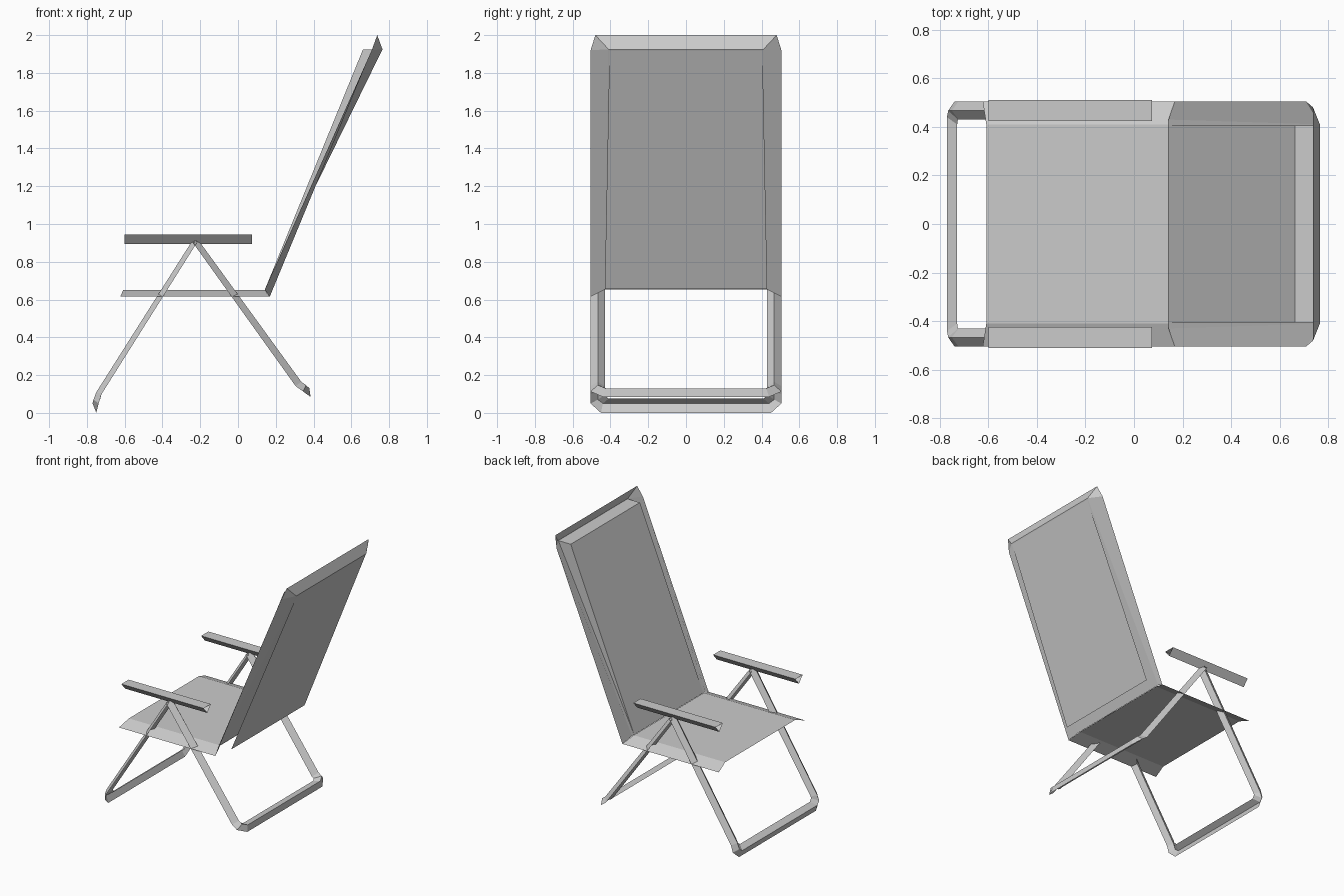
import bpy, bmesh

if "Cube" in bpy.data.objects:
    bpy.data.objects.remove(bpy.data.objects["Cube"])


def make(name, verts, faces, closed=True):
    me = bpy.data.meshes.new(name)
    me.from_pydata(verts, [], faces)
    ob = bpy.data.objects.new(name, me)
    bpy.context.collection.objects.link(ob)
    if closed:
        bm = bmesh.new()
        bm.from_mesh(me)
        bmesh.ops.recalc_face_normals(bm, faces=bm.faces)
        bm.to_mesh(me)
        bm.free()
    return ob


def flip(p):
    return (p[0], -p[1], p[2])


def loft(name, rings, sides=((0, 1), (1, 2), (2, 0)), caps=False):
    # bar through a series of three-point rings, with the chosen sides
    verts = [p for r in rings for p in r]
    faces = [(0, 1, 2), tuple(len(verts) - i for i in (1, 2, 3))] if caps else []
    for a in range(0, len(verts) - 3, 3):
        faces += [(a + j, a + k, a + 3 + k, a + 3 + j) for j, k in sides]
    return make(name, verts, faces)


def leg_frame(name, half):
    # U-shaped frame of open angle profile: half path plus its mirror image
    loft(name, half + [[flip(p) for p in r] for r in reversed(half)], ((1, 2), (2, 0)))


# Legs: each ring is outer edge, inner edge, outward ridge
leg_frame("front_leg_frame", [
    [(-.215, .505, .905), (-.215, .43, .905), (-.238, .467, .918)],
    [(-.722, .505, .100), (-.722, .43, .105), (-.750, .467, .110)],
    [(-.738, .505, .050), (-.725, .43, .095), (-.765, .467, .070)],
    [(-.750, .450, .000), (-.728, .41, .075), (-.770, .440, .050)],
])
leg_frame("rear_leg_frame", [
    [(-.238, .505, .900), (-.238, .43, .900), (-.212, .467, .918)],
    [(.305, .505, .142), (.305, .43, .142), (.335, .467, .165)],
    [(.345, .505, .113), (.320, .43, .133), (.360, .467, .147)],
    [(.384, .440, .085), (.330, .41, .125), (.378, .425, .130)],
])

# Armrests: flat top, ridge below, open ends
for side, s in (("left", -1), ("right", 1)):
    loft("armrest_" + side, [[(x, s * .425, .945), (x, s * .51, .945), (x, s * .467, .895)]
                             for x in (-.6, .075)])

# Seat: thin sheet with sloping side flaps
seat = []
for x_in, x_out in ((-.608, -.623), (.142, .168)):
    seat += [(x_out, -.505, .615), (x_in, -.41, .65), (x_in, .41, .65), (x_out, .505, .615)]
make("seat", seat, [(i, i + 4, i + 5, i + 1) for i in range(3)], closed=False)

# Backrest shell: rear sheet, side flaps and top rim folded forward
half = [(.142, .43, .652), (.765, .41, 1.925), (.737, .48, 2.0), (.708, .505, 1.92), (.168, .505, .615)]
shell = half + [flip(p) for p in half]
make("backrest_shell", shell, [
    (0, 1, 6, 5), (1, 2, 7, 6),
    (0, 4, 3, 1), (1, 3, 2),
    (5, 6, 8, 9), (6, 7, 8),
], closed=False)

# Backrest cushion: wedge thickening towards the top
wedge = [(.142, .405, .652), (.662, .405, 1.925), (.764, .405, 1.925)]
loft("backrest_cushion", [wedge, [flip(p) for p in wedge]], caps=True)

# Rear panel: flat sheet hanging behind the backrest
panel = [(.762, .405, 1.915), (.245, .43, .655)]
panel += [flip(p) for p in panel]
make("backrest_rear_panel", panel, [(0, 2, 3, 1)], closed=False)
